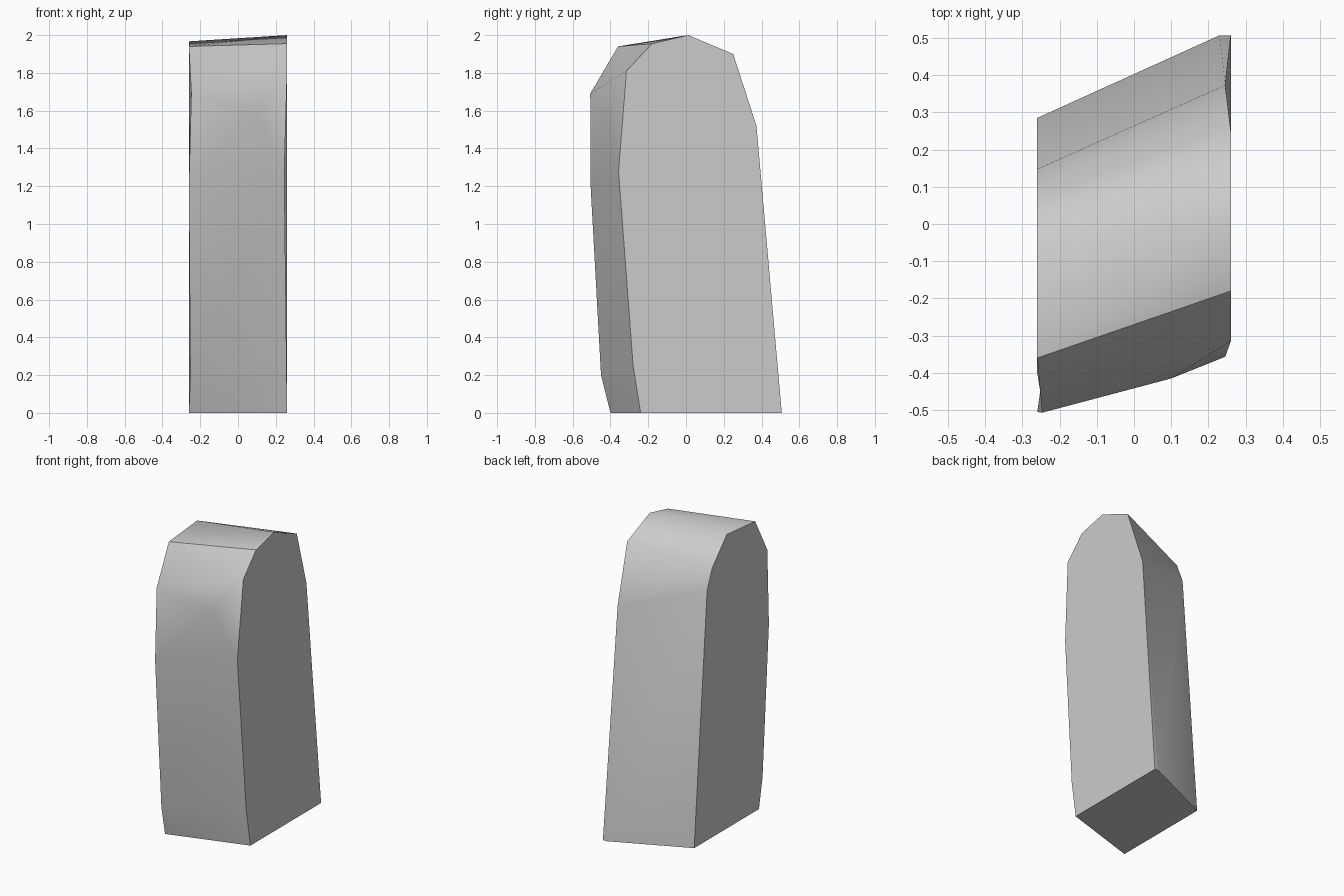
import bpy, bmesh, math

default = bpy.data.objects.get("Cube")
if default:
    bpy.data.objects.remove(default, do_unlink=True)

stone = bpy.data.materials.new("plain grey")
stone.use_nodes = True
grey = (0.6, 0.6, 0.6, 1)
stone.diffuse_color = grey
stone.node_tree.nodes["Principled BSDF"].inputs["Base Color"].default_value = grey

# Side outlines, from front foot over the top to back foot
right_outline = [(.26, -.24, 0), (.257, -.28, .25), (.245, -.357, 1.28),
                 (.26, -.315, 1.81), (.26, -.18, 1.955), (.26, .012, 2),
                 (.26, .25, 1.9), (.245, .373, 1.52), (.26, .507, 0)]
left_outline = [(-.26, -.4, 0), (-.252, -.45, .2), (-.26, -.505, 1.2),
                (-.247, -.507, 1.69), (-.26, -.36, 1.94), (-.26, -.06, 1.967),
                (-.26, .095, 1.8), (-.26, .148, 1.67), (-.26, .285, 0)]

bm = bmesh.new()
right = [bm.verts.new(p) for p in right_outline]
left = [bm.verts.new(p) for p in left_outline]
bulge = bm.verts.new((.1, -.415, 1.59))
heel = bm.verts.new((.23, .507, 0))
last = len(right) - 1

# Flat sides
bm.faces.new(right)
bm.faces.new(left)

# Wrapping shell, with a fan on the front bulge and a clipped back corner
for i in range(last):
    a, b, c, d = left[i], right[i], right[i + 1], left[i + 1]
    if i == 2:
        ring = [a, b, c, d]
        for k in range(4):
            bm.faces.new((ring[k], ring[(k + 1) % 4], bulge))
    elif i == last - 1:
        bm.faces.new((a, b, heel))
        bm.faces.new((a, heel, d))
        bm.faces.new((b, c, heel))
    else:
        bm.faces.new((a, b, c))
        bm.faces.new((a, c, d))

# Base
bm.faces.new((left[0], left[last], heel, right[last], right[0]))
bmesh.ops.recalc_face_normals(bm, faces=bm.faces)

mesh = bpy.data.meshes.new("standing_stone")
bm.to_mesh(mesh)
bm.free()
mesh.materials.append(stone)
block = bpy.data.objects.new("standing_stone", mesh)
bpy.context.collection.objects.link(block)

# Soft shading across the shell, crisp side edges
bpy.ops.object.select_all(action='DESELECT')
block.select_set(True)
bpy.context.view_layer.objects.active = block
bpy.ops.object.shade_smooth_by_angle(angle=math.radians(40))
